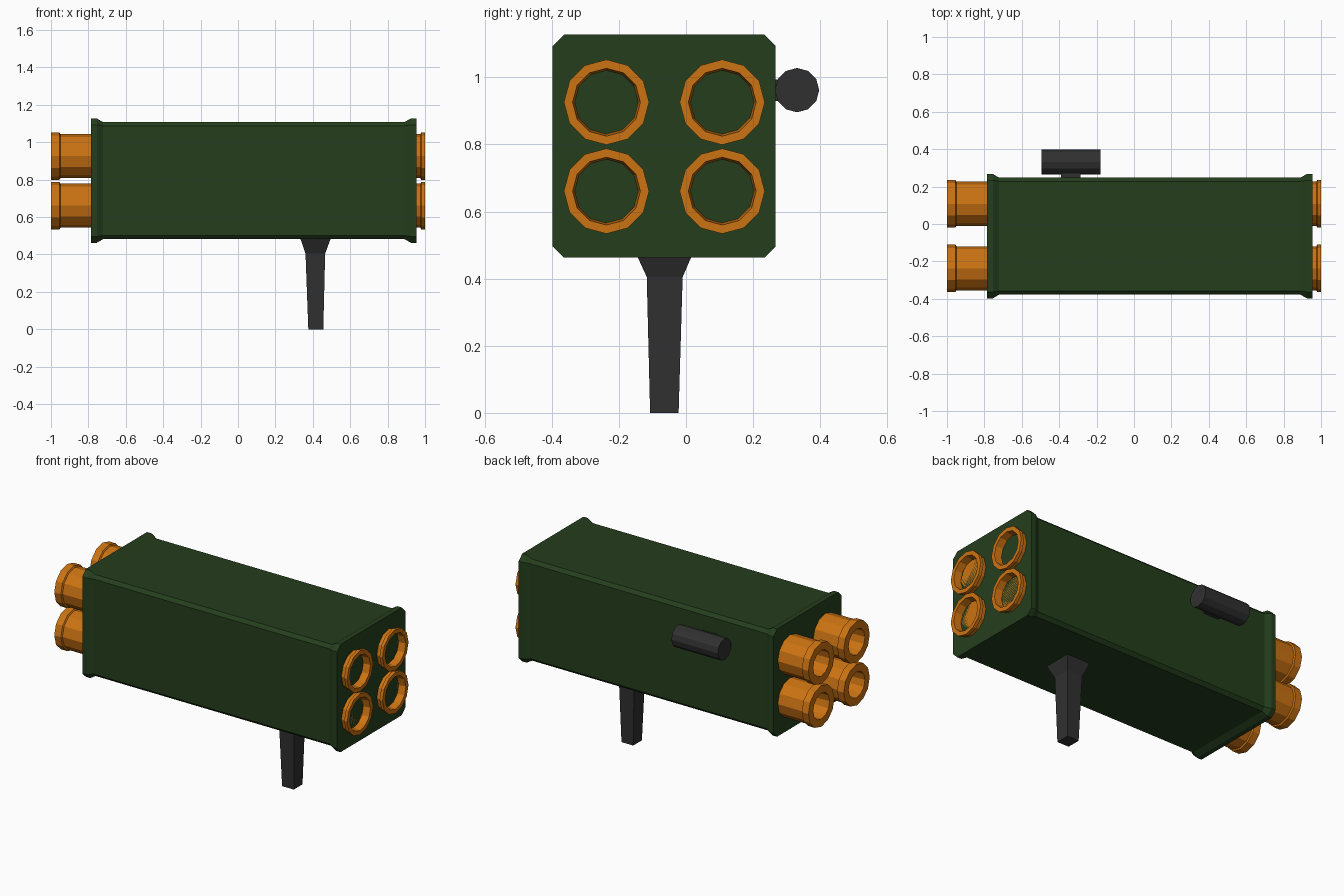
import bpy, bmesh
from math import sin, cos, pi

if "Cube" in bpy.data.objects:
    bpy.data.objects.remove(bpy.data.objects["Cube"])


def material(name, rgb):
    m = bpy.data.materials.new(name)
    m.diffuse_color = (*rgb, 1)
    m.use_nodes = True
    m.node_tree.nodes["Principled BSDF"].inputs["Base Color"].default_value = m.diffuse_color
    return m


GREEN = material("green_paint", (0.018, 0.048, 0.012))
ORANGE = material("orange_paint", (0.6, 0.17, 0.006))
BLACK = material("dark_grey", (0.03, 0.03, 0.03))


def loft(name, rings, mat):
    """Skin a stack of equal-length point rings and cap both ends."""
    bm = bmesh.new()
    vs = [[bm.verts.new(p) for p in ring] for ring in rings]
    n = len(rings[0])
    for a, b in zip(vs, vs[1:]):
        for i in range(n):
            j = (i + 1) % n
            bm.faces.new((a[i], a[j], b[j], b[i]))
    bm.faces.new(vs[0])
    bm.faces.new(vs[-1])
    bmesh.ops.recalc_face_normals(bm, faces=bm.faces)
    me = bpy.data.meshes.new(name)
    bm.to_mesh(me)
    bm.free()
    me.materials.append(mat)
    ob = bpy.data.objects.new(name, me)
    bpy.context.collection.objects.link(ob)
    return ob


def circle(x, y, z, r, n=12):
    return [(x, y + r * sin(2 * pi * i / n), z + r * cos(2 * pi * i / n)) for i in range(n)]


def chamfered_square(x, h, c):
    k = h - c
    pts = [(h, -k), (h, k), (k, h), (-k, h), (-h, k), (-h, -k), (-k, -h), (k, -h)]
    return [(x, -0.065 + u, 0.795 + v) for u, v in pts]


def rectangle(z, x0, x1, y0, y1):
    return [(x0, y0, z), (x1, y0, z), (x1, y1, z), (x0, y1, z)]


# Square casing with a flared collar at each end
casing = [(-0.785, 0.3325, 0.034), (-0.755, 0.3325, 0.034), (-0.722, 0.313, 0.02),
          (0.89, 0.313, 0.02), (0.925, 0.3325, 0.034), (0.955, 0.3325, 0.034)]
loft("casing", [chamfered_square(*c) for c in casing], GREEN)

# Four launch tubes: (x, radius), from rear bore floor to front recess floor
tube = [(-0.84, 0.075), (-1.0, 0.08), (-1.0, 0.127), (-0.955, 0.127), (-0.95, 0.118),
        (0.975, 0.118), (0.98, 0.127), (1.0, 0.127), (1.0, 0.101), (0.955, 0.095)]
for side, y in (("left", -0.237), ("right", 0.108)):
    for level, z in (("lower", 0.661), ("upper", 0.926)):
        loft(f"tube_{level}_{side}", [circle(x, y, z, r) for x, r in tube], ORANGE)

# Tapered grip flaring into the casing
loft("grip", [rectangle(0, 0.376, 0.456, -0.107, -0.022),
              rectangle(0.405, 0.361, 0.466, -0.117, -0.01),
              rectangle(0.486, 0.333, 0.496, -0.154, 0.025)], BLACK)

# Side sight and its mounting foot
loft("sight", [circle(x, 0.331, 0.962, 0.066) for x in (-0.495, -0.178)], BLACK)
loft("sight_mount", [rectangle(z, -0.39, -0.285, 0.24, 0.3) for z in (0.93, 0.994)], BLACK)
